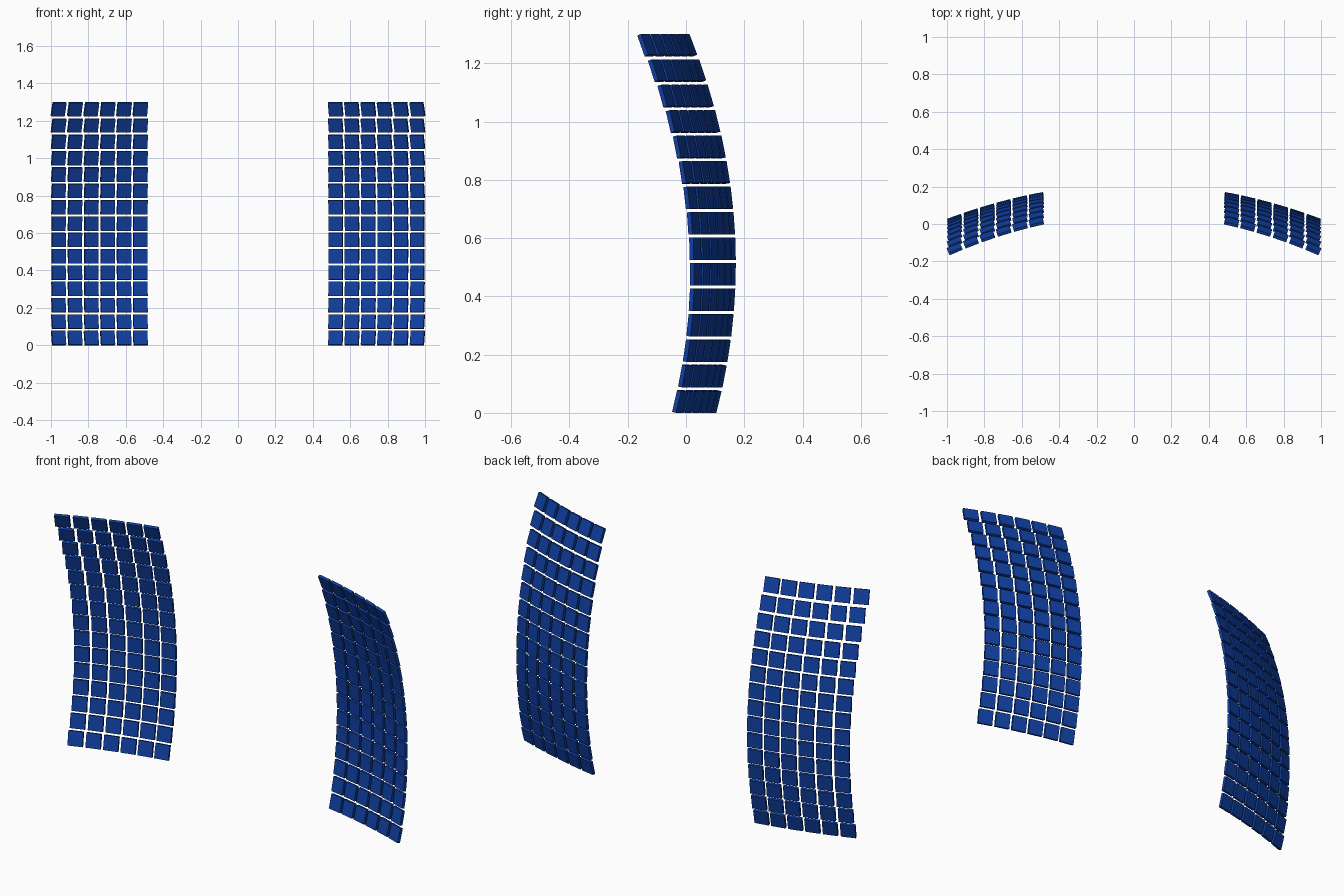
import bpy, bmesh
from math import atan
from mathutils import Matrix

if "Cube" in bpy.data.objects:
    bpy.data.objects.remove(bpy.data.objects["Cube"])

COLS, ROWS = 6, 15
TILE, THICK = 0.0765, 0.015
X0, Z0, PITCH = 0.522, 0.039, 0.0874
MID_Z, Z_BEND = 0.51, 0.258          # vertical bow of each panel

blue = bpy.data.materials.new("panel_blue")
blue.diffuse_color = (0.005, 0.05, 0.36, 1)
blue.use_nodes = True
blue.node_tree.nodes["Principled BSDF"].inputs["Base Color"].default_value = blue.diffuse_color


def tile_matrix(col, row, side):
    """Place one tile tangent to the doubly curved panel surface."""
    x, z = X0 + PITCH * col, Z0 + PITCH * row
    k = 0.183 + 0.024 * z * z         # sideways bow, stronger near the top
    y = 0.156 - Z_BEND * (z - MID_Z) ** 2 - k * (x * x - X0 * X0)
    yaw = -side * atan(2 * k * x)
    lean = atan(2 * Z_BEND * (z - MID_Z))
    return (Matrix.Translation((side * x, y, z))
            @ Matrix.Rotation(yaw, 4, 'Z')
            @ Matrix.Rotation(lean, 4, 'X')
            @ Matrix.Diagonal((TILE, THICK, TILE, 1)))


def panel(name, side):
    bm = bmesh.new()
    for col in range(COLS):
        for row in range(ROWS):
            bmesh.ops.create_cube(bm, size=1, matrix=tile_matrix(col, row, side))
    me = bpy.data.meshes.new(name)
    bm.to_mesh(me)
    bm.free()
    me.materials.append(blue)
    bpy.context.collection.objects.link(bpy.data.objects.new(name, me))


# Two mirrored curved tile panels
panel("right_tile_panel", 1)
panel("left_tile_panel", -1)
